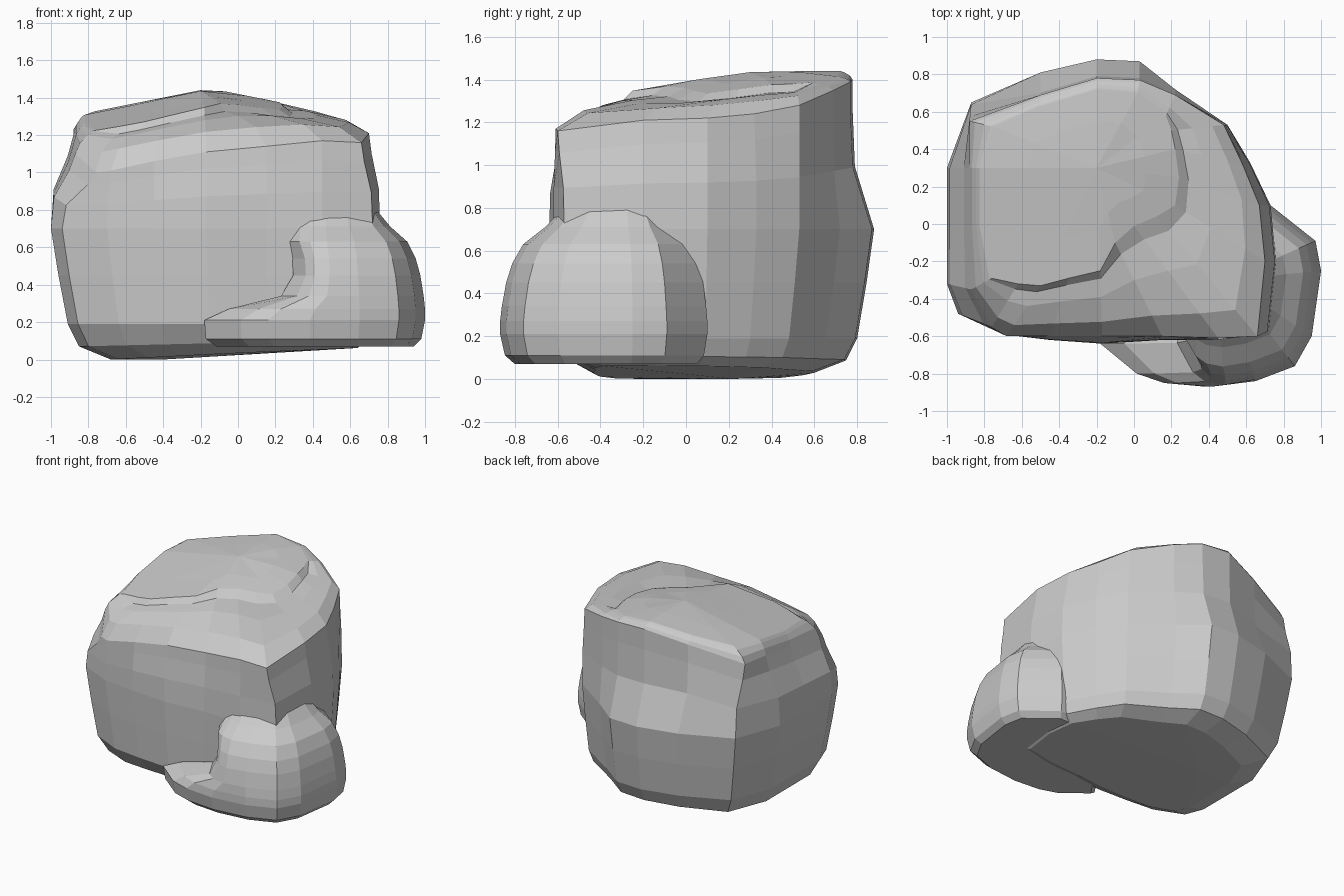
import bpy
import bmesh

if "Cube" in bpy.data.objects:
    bpy.data.objects.remove(bpy.data.objects["Cube"])


def loft(name, rings, bottom, top):
    """Skin matching rings of points and close both ends with a fan."""
    bm = bmesh.new()
    rows = [[bm.verts.new(p) for p in ring] for ring in rings]
    n = len(rows[0])
    for a, b in zip(rows, rows[1:]):
        for i in range(n):
            j = (i + 1) % n
            bm.faces.new((a[i], a[j], b[j], b[i]))
    lo, hi = bm.verts.new(bottom), bm.verts.new(top)
    for i in range(n):
        j = (i + 1) % n
        bm.faces.new((lo, rows[0][j], rows[0][i]))
        bm.faces.new((hi, rows[-1][i], rows[-1][j]))
    bmesh.ops.recalc_face_normals(bm, faces=bm.faces[:])
    mesh = bpy.data.meshes.new(name)
    bm.to_mesh(mesh)
    bm.free()
    mesh.update()
    obj = bpy.data.objects.new(name, mesh)
    bpy.context.scene.collection.objects.link(obj)
    return obj


def mix(a, b, t):
    return a + (b - a) * t


# Boulder: widest outline, upper rim with heights, and plateau outline
waist = [(-1, -.32), (-.94, -.48), (-.7, -.59), (-.45, -.62), (-.17, -.64), (.15, -.62),
         (.45, -.62), (.72, -.57), (.76, -.2), (.73, .1), (.62, .33), (.5, .53), (.22, .72),
         (.03, .87), (-.2, .88), (-.5, .81), (-.87, .65), (-1, .3), (-1, 0)]
rim = [(-.87, -.35, 1.1), (-.76, -.55, 1.0), (-.68, -.6, 1.01), (-.45, -.6, 1.06),
       (-.17, -.6, 1.11), (.15, -.6, 1.14), (.45, -.61, 1.17), (.66, -.6, 1.16),
       (.7, -.2, 1.21), (.67, .1, 1.22), (.58, .32, 1.24), (.48, .53, 1.28), (.22, .69, 1.35),
       (.03, .77, 1.39), (-.2, .78, 1.4), (-.5, .69, 1.33), (-.88, .55, 1.23), (-.88, .3, 1.2),
       (-.88, 0, 1.15)]
plateau = [(-.76, -.29), (-.62, -.32), (-.5, -.33), (-.35, -.29), (-.18, -.25), (-.1, -.1),
           (0, -.01), (.12, .04), (.22, .1), (.24, .25), (.22, .4), (.2, .5), (.17, .58),
           (.02, .7), (-.2, .72), (-.5, .63), (-.75, .52), (-.82, .3), (-.82, 0)]


def plateau_z(x, y):
    return 1.45 - .2 * abs(x + .15) - .16 * max(0, .35 - y)


rings = []
# Underside and lower walls
for z, s, tilt in ((.035, .68, .035), (.09, .85, .02), (.19, .91, 0), (.45, .96, 0), (.7, 1, 0)):
    rings.append([(x * (mix(s, 1, .5) if x > 0 else s),
                   mix(y * s, y, .5 if y < 0 and z > .1 else 0), z + tilt * x)
                  for x, y in waist])
# Upper walls up to the rim; the back pulls in sooner than the sides
for t, side, back in ((.42, .12, .9), (.78, .75, 1), (1, 1, 1)):
    ring = []
    for w, u in zip(waist, rim):
        b = back if w[1] > .7 else side
        ring.append((mix(w[0], u[0], b), mix(w[1], u[1], b), mix(.7, u[2], t)))
    rings.append(ring)
# Shoulder, small step on the front and right only, and plateau
for t, rise, drop in ((.22, .45, 0), (.6, .8, .02), (.88, .97, .035), (1, 1, 0)):
    ring = []
    for u, p in zip(rim, plateau):
        step = drop if abs(u[0] - p[0]) + abs(u[1] - p[1]) > .27 else 0
        ring.append((mix(u[0], p[0], t), mix(u[1], p[1], t),
                     mix(u[2], plateau_z(*p), rise) - step))
    rings.append(ring)
rings.append([(mix(x, -.2, .4), mix(y, .3, .4), plateau_z(mix(x, -.2, .4), mix(y, .3, .4)))
              for x, y in plateau])
loft("boulder", rings, (-.4, .22, 0), (-.2, .3, 1.435))

# Low lobe on the front right corner, with a shelf at its left end
foot = [(-.2, -.64), (0, -.8), (.15, -.85), (.38, -.87), (.65, -.84), (.86, -.76), (.95, -.6),
        (1, -.25), (.97, -.09), (.73, .1), (.4, .1), (0, -.35)]
levels = []
for z, s, slide in ((.07, .88, 0), (.11, .96, 0), (.21, 1, .02), (.27, 1, .15), (.34, .985, .42),
                    (.45, .95, .46), (.54, .9, .42), (.63, .81, .32), (.71, .63, .2),
                    (.8, .48, .1)):
    levels.append([(mix(.5, x, s) + slide * max(0, (.55 - x) / .75), mix(-.3, y, s), z)
                   for x, y in foot])
loft("front_lobe", levels, (.45, -.35, .07), (.5, -.3, .8))
